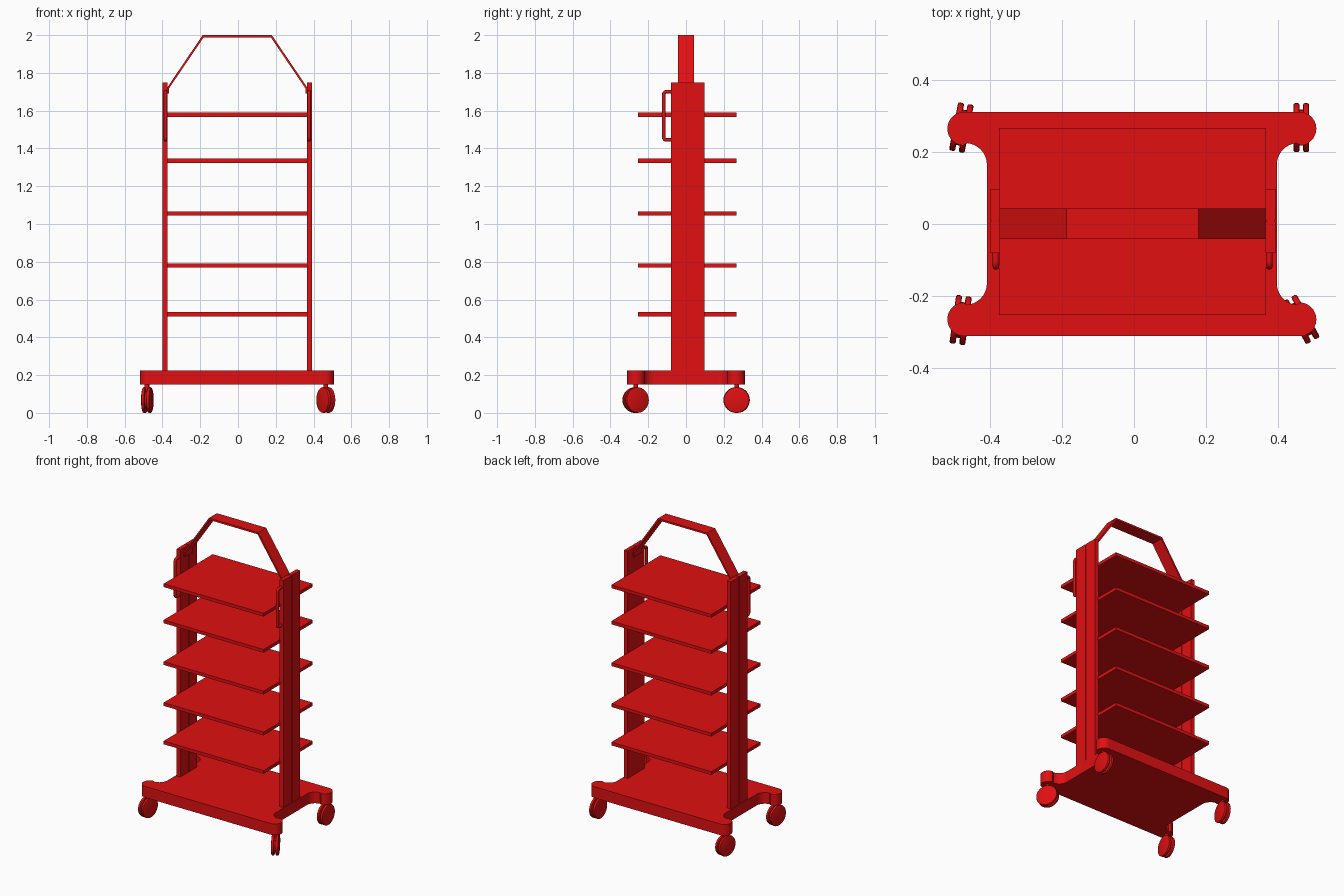
import bpy
import bmesh
import math
from mathutils import Matrix, Vector

cube = bpy.data.objects.get("Cube")
if cube:
    bpy.data.objects.remove(cube, do_unlink=True)

CX = -0.004  # centre of the frame between the posts

red = bpy.data.materials.new("red paint")
red.use_nodes = True
red.diffuse_color = (0.75, 0.005, 0.006, 1)
red.node_tree.nodes["Principled BSDF"].inputs["Base Color"].default_value = red.diffuse_color


def finish(name, bm, smooth=False):
    bmesh.ops.recalc_face_normals(bm, faces=bm.faces)
    mesh = bpy.data.meshes.new(name)
    bm.to_mesh(mesh)
    bm.free()
    obj = bpy.data.objects.new(name, mesh)
    bpy.context.collection.objects.link(obj)
    mesh.materials.append(red)
    if smooth:
        bpy.ops.object.select_all(action="DESELECT")
        obj.select_set(True)
        bpy.context.view_layer.objects.active = obj
        bpy.ops.object.shade_smooth_by_angle(angle=math.radians(35))
    return obj


def add_box(bm, lo, hi):
    lo, hi = Vector(lo), Vector(hi)
    size = Matrix.Diagonal((*(hi - lo), 1))
    bmesh.ops.create_cube(bm, size=1, matrix=Matrix.Translation((lo + hi) / 2) @ size)


def prism(name, points, along, smooth=False):
    """Extrude a closed outline of 3D points."""
    bm = bmesh.new()
    face = bm.faces.new([bm.verts.new(p) for p in points])
    new = bmesh.ops.extrude_face_region(bm, geom=[face])["geom"]
    bmesh.ops.translate(bm, vec=along, verts=[v for v in new if isinstance(v, bmesh.types.BMVert)])
    return finish(name, bm, smooth)


def arc(cx, cy, r, start, end, steps):
    angles = [math.radians(start + (end - start) * i / steps) for i in range(steps + 1)]
    return [(cx + r * math.cos(a), cy + r * math.sin(a)) for a in angles]


# Base: one quarter of the outline, mirrored twice
quarter = arc(0.463, 0.165, 0.06, 180, 95, 8) + arc(0.466, 0.265, 0.047, -85, 90, 14) + [(0.42, 0.312)]
right_half = [(x, -y) for x, y in reversed(quarter)] + quarter
outline = right_half + [(-x, y) for x, y in reversed(right_half)]
prism("base", [(x - 0.006, y, 0.15) for x, y in outline], (0, 0, 0.075), True)

# Posts: two panels each, joined by a recessed web
for side, label in ((-1, "right"), (1, "left")):
    bm = bmesh.new()
    xs = sorted((CX + side * 0.369, CX + side * 0.397))
    for y0, y1 in ((-0.08, 0.007), (0.011, 0.098)):
        add_box(bm, (xs[0], y0, 0.225), (xs[1], y1, 1.75))
    add_box(bm, (xs[0] + 0.003, 0.005, 0.225), (xs[1] - 0.003, 0.013, 1.747))
    finish(label + "_post", bm)

# Shelves
for number, z in enumerate((0.522, 0.78, 1.055, 1.335, 1.578), 1):
    bm = bmesh.new()
    add_box(bm, (CX - 0.371, -0.253, z - 0.011), (CX + 0.371, 0.267, z + 0.011))
    finish(f"shelf_{number}", bm)

# Overhead strap
outer = [(-0.371, 1.69), (-0.371, 1.722), (-0.183, 2.0)]
inner = [(-0.361, 1.69), (-0.361, 1.718), (-0.178, 1.988)]
outer += [(-x, z) for x, z in reversed(outer)]
inner += [(-x, z) for x, z in reversed(inner)]
prism("overhead_strap", [(x + CX, -0.042, z) for x, z in outer + inner[::-1]], (0, 0.085, 0))

# Grab handles: round bar bent into a flat U
bend = arc(-0.103, 1.46, 0.015, 270, 180, 5) + arc(-0.103, 1.685, 0.015, 180, 90, 5)
path = [(-0.07, 1.445)] + bend + [(-0.07, 1.70)]
for side, label in ((-1, "right"), (1, "left")):
    curve = bpy.data.curves.new(label + "_handle", "CURVE")
    curve.dimensions = "3D"
    curve.bevel_depth = 0.0095
    curve.bevel_resolution = 2
    curve.use_fill_caps = True
    spline = curve.splines.new("POLY")
    spline.points.add(len(path) - 1)
    for point, (y, z) in zip(spline.points, path):
        point.co = (CX + side * 0.38, y, z, 1)
    curve.materials.append(red)
    handle = bpy.data.objects.new(label + "_handle", curve)
    bpy.context.collection.objects.link(handle)

# Casters: twin bevelled wheels, axle, fork block and stem, each swivelled
R = 0.068
casters = {
    "front_right": (-0.482, -0.267, -8),
    "front_left": (0.465, -0.265, 29),
    "back_right": (-0.48, 0.268, -11),
    "back_left": (0.465, 0.268, 0),
}
to_x = Matrix.Rotation(math.pi / 2, 4, "Y")
for label, (x, y, turn) in casters.items():
    bm = bmesh.new()
    for side in (-1, 1):
        place = Matrix.Translation((side * 0.0135, 0, 0)) @ to_x
        wheel = bmesh.ops.create_cone(bm, cap_ends=True, segments=32, radius1=R, radius2=R,
                                      depth=0.017, matrix=place)["verts"]
        rims = {e for v in wheel for e in v.link_edges if abs(e.verts[0].co.x - e.verts[1].co.x) < 1e-5}
        bmesh.ops.bevel(bm, geom=list(rims), offset=0.005, segments=2, profile=0.5, affect="EDGES")
    bmesh.ops.create_cone(bm, cap_ends=True, segments=24, radius1=0.05, radius2=0.05,
                          depth=0.014, matrix=to_x)
    bmesh.ops.create_cone(bm, cap_ends=True, segments=16, radius1=0.012, radius2=0.012,
                          depth=0.06, matrix=Matrix.Translation((0, 0, 0.058)))
    caster = finish(label + "_caster", bm, True)
    caster.location = (x, y, R)
    caster.rotation_euler.z = math.radians(turn)
